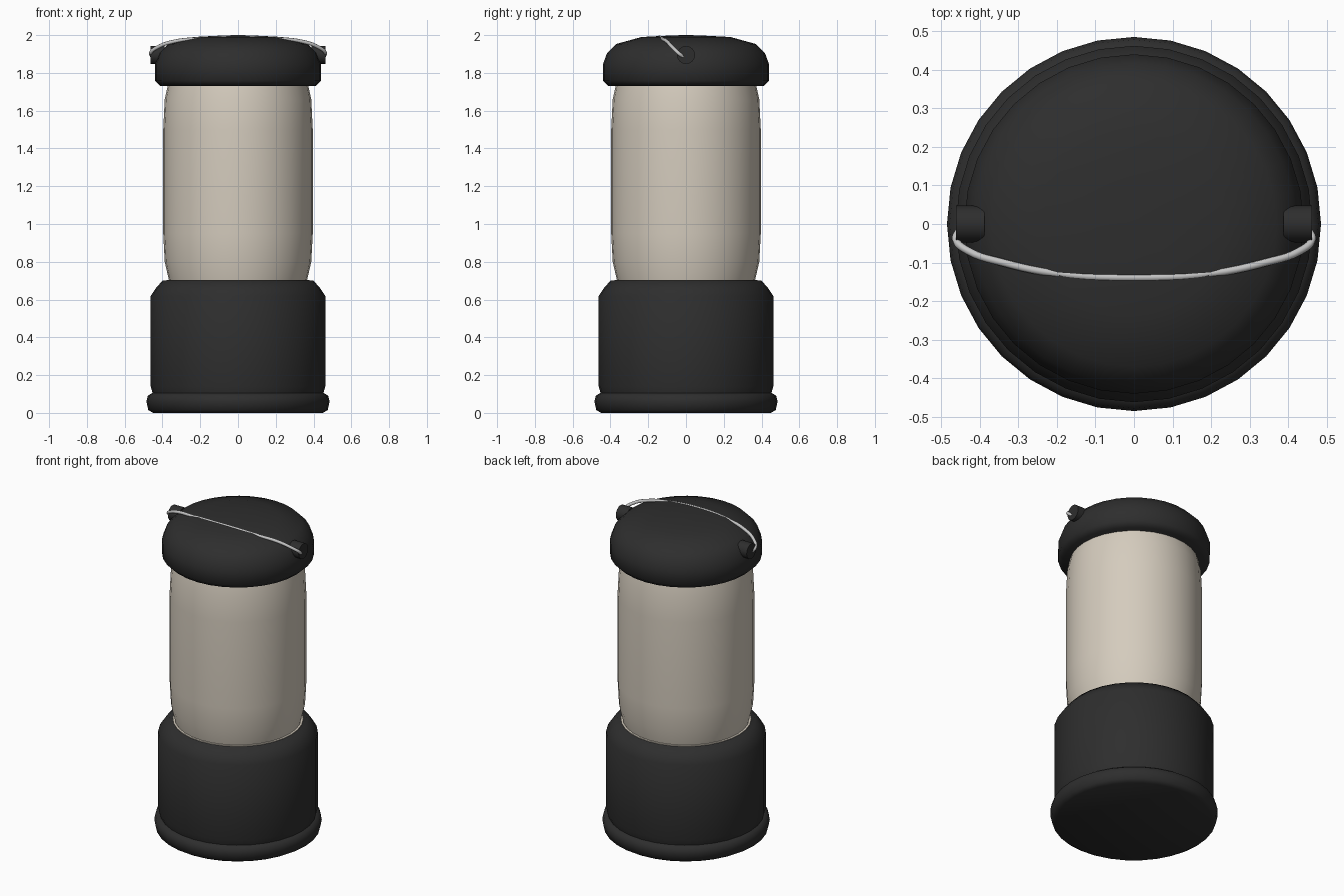
import bpy, bmesh
from math import cos, sin, pi, radians

cube = bpy.data.objects.get("Cube")
if cube:
    bpy.data.objects.remove(cube, do_unlink=True)


def material(name, rgb):
    mat = bpy.data.materials.new(name)
    mat.use_nodes = True
    mat.diffuse_color = (*rgb, 1)
    mat.node_tree.nodes["Principled BSDF"].inputs["Base Color"].default_value = (*rgb, 1)
    return mat


black = material("black plastic", (0.027, 0.027, 0.027))
cream = material("cream glass", (0.66, 0.60, 0.51))
steel = material("light steel", (0.55, 0.55, 0.55))


def smooth(obj, angle=50):
    bpy.ops.object.select_all(action="DESELECT")
    obj.select_set(True)
    bpy.context.view_layer.objects.active = obj
    bpy.ops.object.shade_smooth_by_angle(angle=radians(angle))


def lathe(name, profile, mat, sides=32, loop=False):
    """Revolve (radius, height) points, listed upwards, around z."""
    bm = bmesh.new()
    rings = [[bm.verts.new((r * cos(2 * pi * i / sides), r * sin(2 * pi * i / sides), z))
              for i in range(sides)] for r, z in profile]
    pairs = list(zip(rings, rings[1:]))
    if loop:
        pairs.append((rings[-1], rings[0]))
    else:
        bm.faces.new(rings[0][::-1])
        bm.faces.new(rings[-1])
    for low, high in pairs:
        for i in range(sides):
            j = (i + 1) % sides
            bm.faces.new((low[i], low[j], high[j], high[i]))
    bmesh.ops.recalc_face_normals(bm, faces=bm.faces)
    mesh = bpy.data.meshes.new(name)
    bm.to_mesh(mesh)
    bm.free()
    obj = bpy.data.objects.new(name, mesh)
    bpy.context.collection.objects.link(obj)
    mesh.materials.append(mat)
    smooth(obj)
    return obj


# Base foot ring and body
lathe("foot_ring", [(0.45, 0), (0.475, 0.015), (0.485, 0.06), (0.478, 0.09), (0.455, 0.105)], black)
lathe("base_body", [(0.45, 0.09), (0.455, 0.115), (0.462, 0.14), (0.462, 0.62),
                    (0.435, 0.66), (0.40, 0.70)], black)

# Hollow glass: outer wall upwards, inner wall back down
lathe("glass_shade", [(0.365, 0.70), (0.388, 0.80), (0.396, 0.95), (0.396, 1.50),
                      (0.388, 1.66), (0.368, 1.75), (0.348, 1.75), (0.364, 1.65),
                      (0.37, 1.50), (0.37, 0.95), (0.364, 0.80), (0.345, 0.70)],
      cream, loop=True)
lathe("glass_seat", [(0.378, 0.69), (0.378, 0.704)], cream)

# Domed cap
lathe("cap", [(0.41, 1.73), (0.44, 1.758), (0.44, 1.845), (0.418, 1.905), (0.37, 1.953),
              (0.235, 1.99), (0.10, 1.997), (0.02, 2.0)], black)

# Handle pivots on both sides of the cap
for side, x in (("left", 0.425), ("right", -0.425)):
    bpy.ops.mesh.primitive_cylinder_add(vertices=16, radius=0.048, depth=0.074,
                                        location=(x, 0, 1.895), rotation=(0, pi / 2, 0))
    pivot = bpy.context.object
    pivot.name = side + "_handle_pivot"
    pivot.data.materials.append(black)
    smooth(pivot, 40)

# Wire handle folded against the cap, mirrored from one half
half = [(0.452, -0.015, 1.885), (0.462, -0.04, 1.905), (0.43, -0.07, 1.934),
        (0.34, -0.10, 1.966), (0.21, -0.127, 1.980)]
path = half + [(0, -0.139, 1.989)] + [(-x, y, z) for x, y, z in reversed(half)]
curve = bpy.data.curves.new("wire_handle", "CURVE")
curve.dimensions = "3D"
curve.bevel_depth = 0.01
curve.bevel_resolution = 2
curve.resolution_u = 5
curve.use_fill_caps = True
spline = curve.splines.new("BEZIER")
spline.bezier_points.add(len(path) - 1)
for point, co in zip(spline.bezier_points, path):
    point.co = co
    point.handle_left_type = point.handle_right_type = "AUTO"
curve.materials.append(steel)
handle = bpy.data.objects.new("wire_handle", curve)
bpy.context.collection.objects.link(handle)
bpy.ops.object.select_all(action="DESELECT")
handle.select_set(True)
bpy.context.view_layer.objects.active = handle
bpy.ops.object.convert(target="MESH")
smooth(bpy.context.object, 60)
